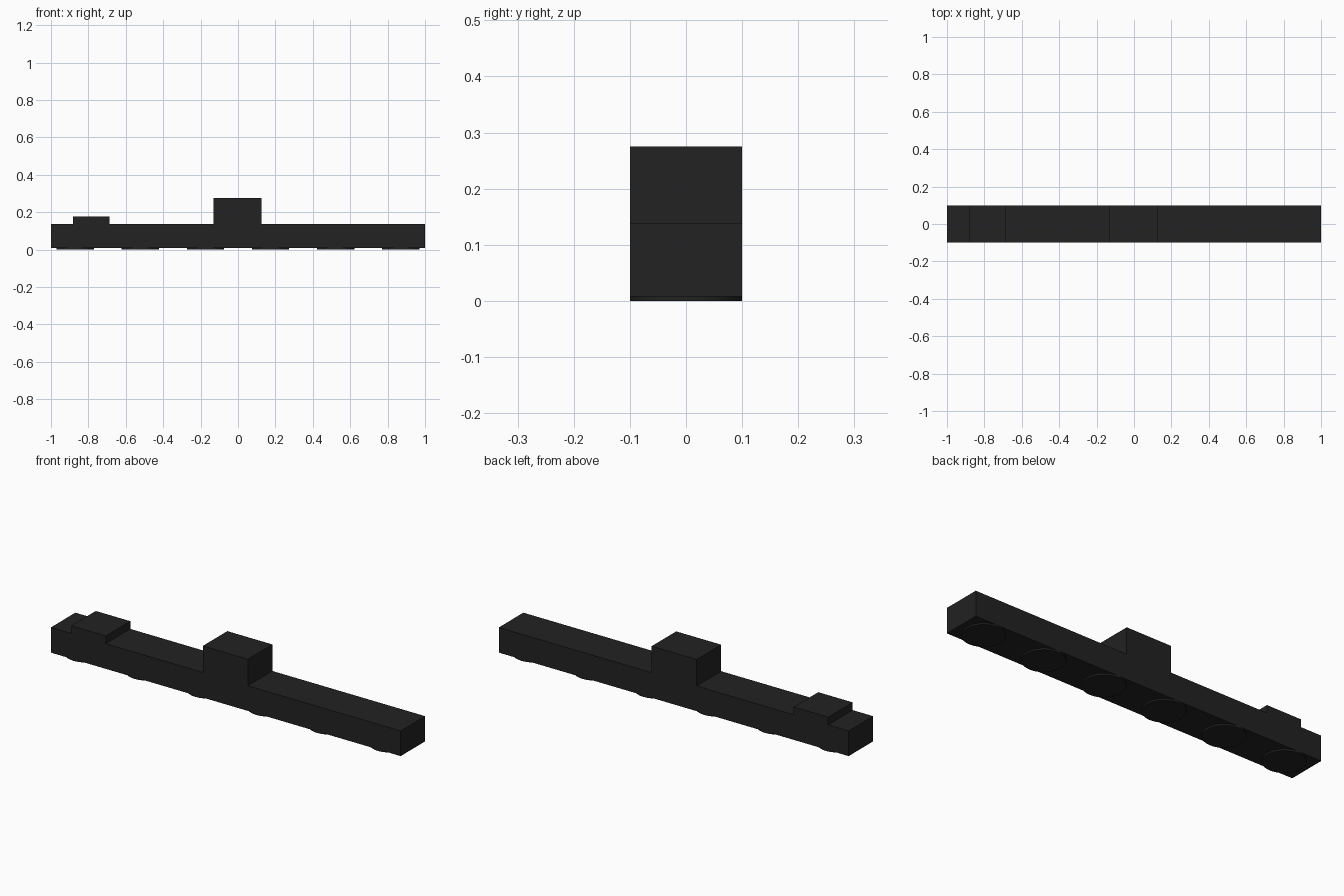
import bpy
import bmesh
from mathutils import Matrix

cube = bpy.data.objects.get("Cube")
if cube:
    bpy.data.objects.remove(cube, do_unlink=True)

# Single dark material
black = bpy.data.materials.new("soft_black")
black.use_nodes = True
colour = (0.016, 0.016, 0.016, 1)
black.diffuse_color = colour
black.node_tree.nodes["Principled BSDF"].inputs["Base Color"].default_value = colour

HALF_DEPTH = 0.1
BASE = 0.008
TOP = 0.138


def add_part(name, bm):
    mesh = bpy.data.meshes.new(name)
    bm.to_mesh(mesh)
    bm.free()
    mesh.materials.append(black)
    part = bpy.data.objects.new(name, mesh)
    bpy.context.collection.objects.link(part)
    return part


def block(name, x0, x1, z0, z1):
    bm = bmesh.new()
    place = Matrix.Translation(((x0 + x1) / 2, 0, (z0 + z1) / 2))
    size = Matrix.Diagonal((x1 - x0, 2 * HALF_DEPTH, z1 - z0, 1))
    bmesh.ops.create_cube(bm, size=1, matrix=place @ size)
    return add_part(name, bm)


def disc(name, x):
    bm = bmesh.new()
    bmesh.ops.create_cone(bm, cap_ends=True, segments=32, radius1=HALF_DEPTH,
                          radius2=HALF_DEPTH, depth=BASE,
                          matrix=Matrix.Translation((x, 0, BASE / 2)))
    # Smooth rim, flat caps
    for face in bm.faces:
        face.smooth = len(face.verts) == 4
    for edge in bm.edges:
        edge.smooth = all(face.smooth for face in edge.link_faces)
    return add_part(name, bm)


# Long bar with the two raised blocks
block("bar", -1, 1, BASE, TOP)
block("centre_block", -0.131, 0.126, TOP, 0.275)
block("end_block", -0.883, -0.686, TOP, 0.178)

# Row of thin round pads underneath
for i in range(6):
    disc(f"round_pad_{i + 1}", (i - 2.5) * 0.348)
